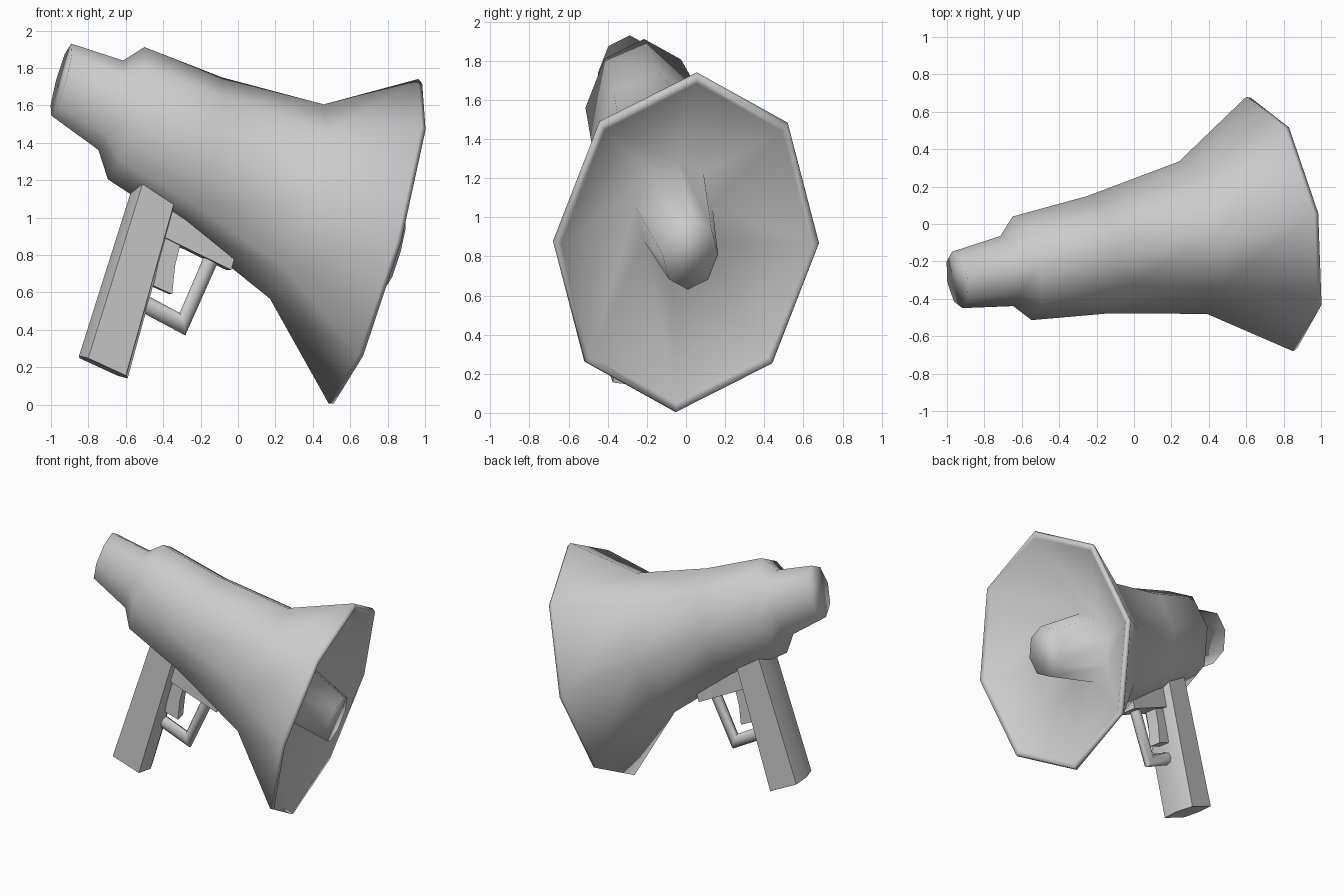
import bpy, bmesh, math
from mathutils import Vector

if "Cube" in bpy.data.objects:
    bpy.data.objects.remove(bpy.data.objects["Cube"])

# Horn frame: axis runs from the mouth (t=0) to the mouthpiece end (t=1);
# U and V span each slanted cross-section per unit of radius.
MOUTH = Vector((0.725, 0, 0.873))
AXIS = Vector((-1.675, -0.3, 0.867))
U = Vector((0.24, 0.055, 0.868)) / 0.69
V = Vector((-0.125, 0.68, -0.005)) / 0.69


def ring(t, r, n=8):
    c = MOUTH + AXIS * t
    return [c + (U * math.cos(2 * math.pi * i / n) + V * math.sin(2 * math.pi * i / n)) * r
            for i in range(n)]


def place(x, z, w):
    """Point on the yawed centre plane at front-view (x, z), offset sideways by w."""
    return Vector((x - 0.18 * w, 0.184 * (x - 0.725) + 0.98 * w, z))


def loft(name, rings, angle=60):
    bm = bmesh.new()
    loops = [[bm.verts.new(p) for p in r] for r in rings]
    n = len(loops[0])
    for a, b in zip(loops, loops[1:]):
        for i in range(n):
            j = (i + 1) % n
            bm.faces.new((a[i], a[j], b[j], b[i]))
    bm.faces.new(loops[0])
    bm.faces.new(loops[-1])
    bmesh.ops.recalc_face_normals(bm, faces=bm.faces)
    mesh = bpy.data.meshes.new(name)
    bm.to_mesh(mesh)
    bm.free()
    mesh.shade_smooth()
    if angle < 180:
        mesh.set_sharp_from_angle(angle=math.radians(angle))
    ob = bpy.data.objects.new(name, mesh)
    bpy.context.collection.objects.link(ob)
    return ob


def slab(name, outline, half):
    """Flat side outline given thickness across the centre plane."""
    return loft(name, [[place(x, z, s * half) for x, z in outline] for s in (-1, 1)], 35)


# Horn shell: outside from mouthpiece to rim, then the inner cone and the
# speaker plug that rises from its bottom
loft("horn", [ring(t, r) for t, r in (
    (0.997, 0.153), (0.839, 0.19), (0.79, 0.281), (0.549, 0.318), (0.245, 0.413),
    (0.0, 0.69), (-0.014, 0.68), (-0.008, 0.65), (0.204, 0.2), (-0.07, 0.145))], 180)

# Grip: six-sided section swept from the base up into the horn
section = [(1, 0), (0.75, 0.128), (-0.8, 0.128), (-1, 0), (-0.8, -0.128), (0.75, -0.128)]
loft("grip", [[place(x + k * hx, z + k * hz, w) for k, w in section]
              for x, z, hx, hz in ((-0.72, 0.2, 0.13, -0.06), (-0.41, 1.25, 0.108, -0.06))], 70)

# Trigger housing under the horn, and the trigger
slab("trigger_housing", [(-0.46, 0.92), (-0.05, 0.72), (-0.03, 0.79), (-0.06, 0.95), (-0.4, 1.15)], 0.075)
slab("trigger", [(-0.4, 0.92), (-0.31, 0.88), (-0.345, 0.74), (-0.36, 0.59), (-0.46, 0.635)], 0.045)

# Trigger guard: mitred bent tube (centre and half-width at each joint)
guard = [((-0.13, 0.81), (0.037, -0.017)), ((-0.297, 0.43), (0.015, -0.06)),
         ((-0.54, 0.56), (-0.015, -0.045))]
loft("trigger_guard", [[place(x + hx * math.cos(a), z + hz * math.cos(a), 0.04 * math.sin(a))
                        for a in (math.pi / 4 * i for i in range(8))]
                       for (x, z), (hx, hz) in guard], 50)
